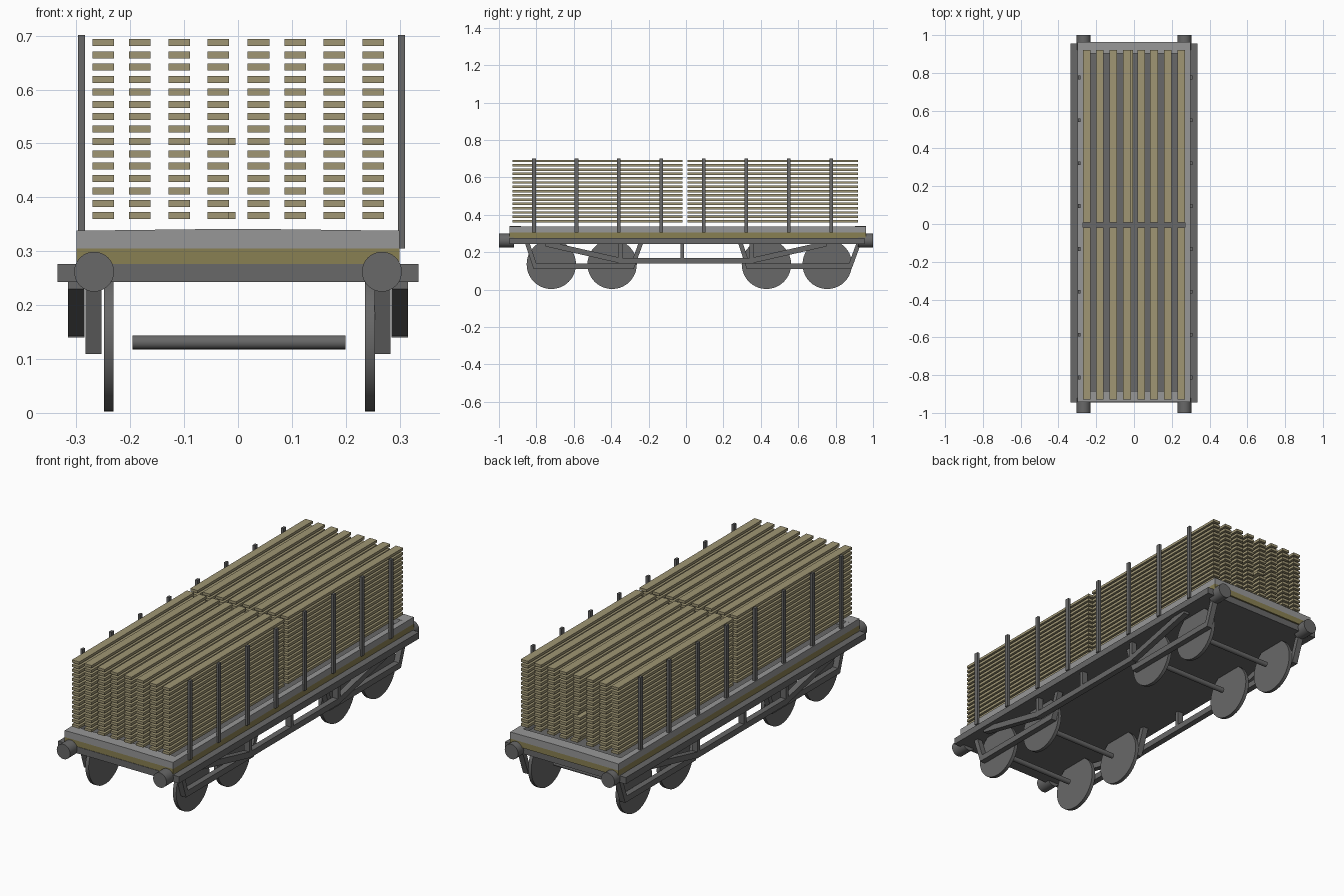
import bpy, bmesh
from math import pi
from mathutils import Matrix, Vector

if "Cube" in bpy.data.objects:
    bpy.data.objects.remove(bpy.data.objects["Cube"], do_unlink=True)


def material(name, rgb):
    m = bpy.data.materials.new(name)
    m.use_nodes = True
    m.diffuse_color = (*rgb, 1)
    m.node_tree.nodes["Principled BSDF"].inputs["Base Color"].default_value = (*rgb, 1)
    return m


WOOD = material("plank wood", (0.35, 0.305, 0.175))
LIGHT = material("light grey", (0.31, 0.31, 0.31))
DARK = material("dark grey", (0.138, 0.138, 0.138))
OLIVE = material("olive band", (0.25, 0.215, 0.085))


def finish(bm, name, mat):
    bmesh.ops.recalc_face_normals(bm, faces=bm.faces)
    mesh = bpy.data.meshes.new(name)
    bm.to_mesh(mesh)
    bm.free()
    mesh.materials.append(mat)
    obj = bpy.data.objects.new(name, mesh)
    bpy.context.collection.objects.link(obj)
    return obj


def add_box(bm, x, y, z):
    """Box from (low, high) ranges."""
    size = [r[1] - r[0] for r in (x, y, z)]
    mid = Vector([(r[0] + r[1]) / 2 for r in (x, y, z)])
    bmesh.ops.create_cube(bm, size=1, matrix=Matrix.Translation(mid) @ Matrix.Diagonal((*size, 1)))


def box(name, mat, x, y, z):
    bm = bmesh.new()
    add_box(bm, x, y, z)
    return finish(bm, name, mat)


def add_prism(bm, points, push):
    face = bm.faces.new([bm.verts.new(p) for p in points])
    new = bmesh.ops.extrude_face_region(bm, geom=[face])["geom"]
    bmesh.ops.translate(bm, vec=push, verts=[v for v in new if isinstance(v, bmesh.types.BMVert)])
    # keep the starting cap so the solid stays closed
    if not face.is_valid:
        bm.faces.new([v for v in bm.verts[-2 * len(points):-len(points)]])


def cylinder(name, mat, radius, length, centre, axis, sides=32):
    bm = bmesh.new()
    turn = Matrix.Rotation(pi / 2, 4, "Y" if axis == "X" else "X")
    bmesh.ops.create_cone(bm, cap_ends=True, segments=sides, radius1=radius, radius2=radius,
                          depth=length, matrix=Matrix.Translation(centre) @ turn)
    obj = finish(bm, name, mat)
    bpy.ops.object.select_all(action="DESELECT")
    obj.select_set(True)
    bpy.context.view_layer.objects.active = obj
    bpy.ops.object.shade_smooth_by_angle()
    return obj


# Underframe and painted band
box("underframe", DARK, (-.335, .335), (-.945, .955), (.243, .276))
box("deck_band", OLIVE, (-.3, .3), (-.943, .963), (.276, .305))
box("deck_floor", DARK, (-.275, .275), (-.885, .905), (.305, .312))

# Deck rim: long sills and slightly crowned end sills
for side, x in (("right", (-.3, -.27)), ("left", (.27, .3))):
    box(side + "_sill", LIGHT, x, (-.943, .963), (.305, .338))
for end, y in (("front", -.943), ("back", .903)):
    bm = bmesh.new()
    outline = [(-.3, .305), (.3, .305), (.3, .338), (.06, .341), (-.06, .341), (-.3, .338)]
    add_prism(bm, [(x, y, z) for x, z in outline], (0, .06, 0))
    finish(bm, end + "_sill", LIGHT)

# Stakes along both sides
for side, x in (("right", (-.297, -.284)), ("left", (.297, .31))):
    bm = bmesh.new()
    for i in range(8):
        y = -.813 + i * .227
        add_box(bm, x, (y - .01, y + .01), (.305, .701))
    finish(bm, side + "_stakes", DARK)

# Two stacks of loose planks
columns = [-.25, -.182, -.109, -.037, .038, .106, .179, .251]
for name, y0, y1 in (("front_planks", -.928, -.018), ("back_planks", .008, .92)):
    bm = bmesh.new()
    for row in range(15):
        z = .366 + row * .02295
        for col, x in enumerate(columns):
            if name == "back_planks" and col == 3 and row in (0, 6):
                x += .012
            add_box(bm, (x - .02, x + .02), (y0, y1), (z - .0065, z + .0065))
    finish(bm, name, WOOD)

# Buffers
for end, y in (("front", -.96), ("back", .96)):
    for side, x in (("right", -.267), ("left", .267)):
        cylinder(f"{end}_{side}_buffer", DARK, .037, .08, (x, y, .262), "Y")

# Wheels and axles
for i, y in enumerate((-.72, -.395, .43, .755)):
    for side, x in (("right", -.24), ("left", .245)):
        cylinder(f"{side}_wheel_{i + 1}", DARK, .132, .018, (x, y, .135), "X", 40)
    cylinder(f"axle_{i + 1}", DARK, .013, .395, (.002, y, .131), "X", 16)


def bar(bm, x, start, end, width, flat):
    """Sheared bar in the side plane; width runs along y, or along z if flat."""
    dy, dz = (0, width) if flat else (width, 0)
    (ya, za), (yb, zb) = start, end
    add_prism(bm, [(x, ya, za), (x, yb, zb), (x, yb + dy, zb + dz), (x, ya + dy, za + dz)],
              (.03, 0, 0))


# Bogie frames and truss rods on each side
for side, bogie_x, truss_x in (("right", -.283, -.315), ("left", .253, .285)):
    for end, y0, y1 in (("front", -.815, -.28), ("back", .325, .885)):
        bm = bmesh.new()
        bar(bm, bogie_x, (y0, .109), (y1, .109), .03, True)
        bar(bm, bogie_x, (y0, .109), (y0 - .045, .245), .025, False)
        bar(bm, bogie_x, (y1 - .025, .109), (y1 + .025, .245), .025, False)
        finish(bm, f"{side}_{end}_bogie_frame", DARK)
    bm = bmesh.new()
    bar(bm, truss_x, (-.36, .14), (.36, .14), .03, True)
    bar(bm, truss_x, (-.75, .23), (-.35, .14), .03, True)
    bar(bm, truss_x, (.35, .14), (.75, .23), .03, True)
    for y in (-.36, -.03, .34):
        bar(bm, truss_x, (y, .15), (y, .245), .02, False)
    finish(bm, side + "_truss", DARK)
